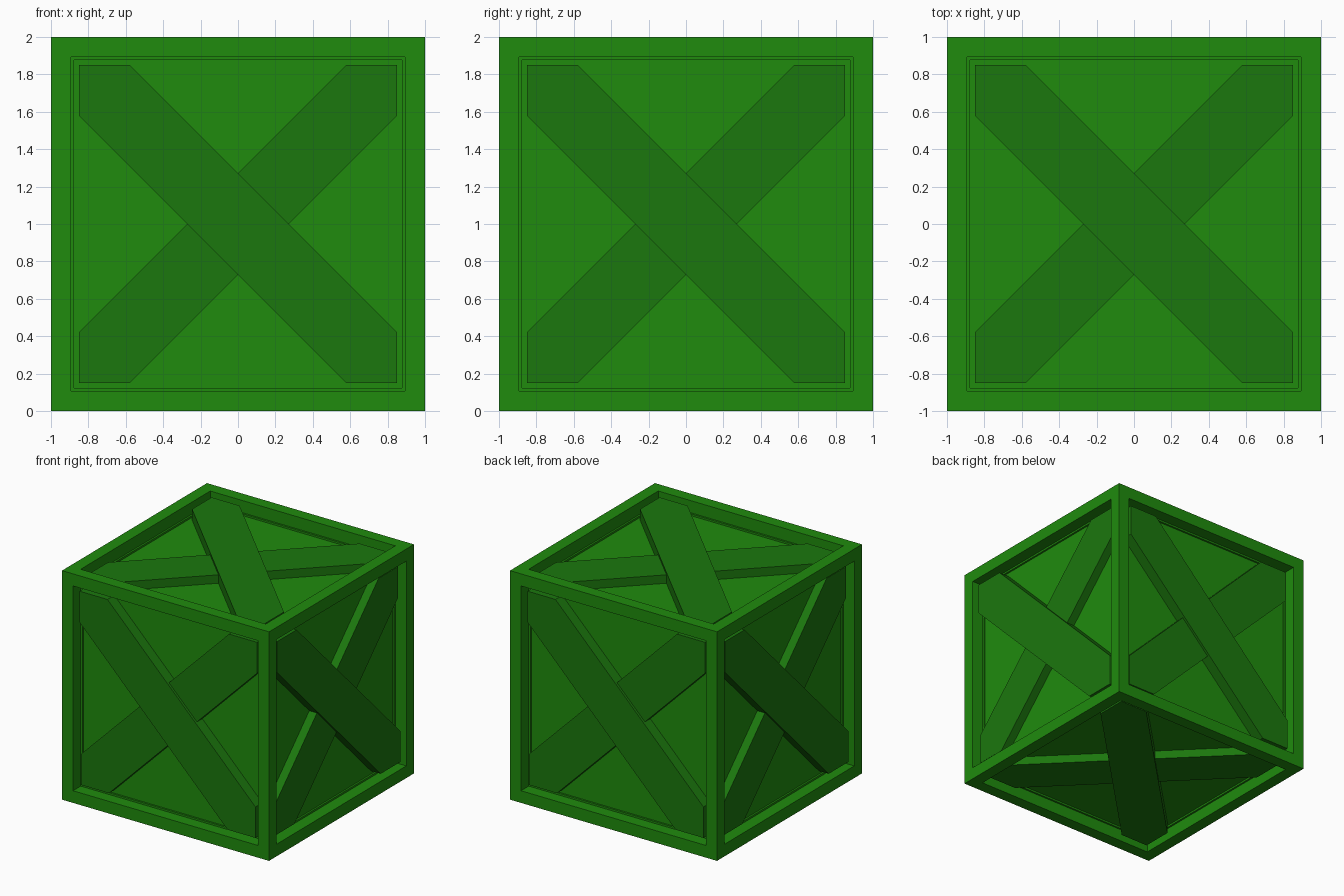
import bpy, bmesh
from mathutils import Vector, Matrix

if "Cube" in bpy.data.objects:
    bpy.data.objects.remove(bpy.data.objects["Cube"])

OPEN = 0.85      # half size of each recessed opening
CUT = 0.58       # where brace edges meet the opening
RECESS = 0.122   # depth of the panels


def material(name, rgb):
    m = bpy.data.materials.new(name)
    m.diffuse_color = (*rgb, 1)
    m.use_nodes = True
    m.node_tree.nodes["Principled BSDF"].inputs["Base Color"].default_value = m.diffuse_color
    return m


def finish(bm, name, mat):
    bmesh.ops.recalc_face_normals(bm, faces=bm.faces[:])
    me = bpy.data.meshes.new(name)
    bm.to_mesh(me)
    bm.free()
    me.materials.append(mat)
    ob = bpy.data.objects.new(name, me)
    bpy.context.collection.objects.link(ob)
    return ob


light_green = material("light_green", (0.014, 0.26, 0.004))
dark_green = material("dark_green", (0.011, 0.185, 0.004))

# Crate body: cube with a square recess in every face
bm = bmesh.new()
bmesh.ops.create_cube(bm, size=2, matrix=Matrix.Translation((0, 0, 1)))
panels = bm.faces[:]
bmesh.ops.inset_individual(bm, faces=panels, thickness=1 - OPEN)
sunk = bmesh.ops.extrude_discrete_faces(bm, faces=panels)["faces"]
for f in sunk:
    f.normal_update()
    c = f.calc_center_median() - Vector((0, 0, 1))
    bmesh.ops.translate(bm, verts=f.verts[:], vec=-c.normalized() * RECESS)
finish(bm, "crate_body", light_green)

# Crossed braces: upper one runs top-left to bottom-right, lower one is mirrored
PROFILE = [(-OPEN, OPEN), (-CUT, OPEN), (OPEN, -CUT),
           (OPEN, -OPEN), (CUT, -OPEN), (-OPEN, CUT)]


def brace(name, u, v, flip, depth):
    u, v = Vector(u), Vector(v)
    n = u.cross(v)
    base = Vector((0, 0, 1)) + n * (1 - RECESS)
    bm = bmesh.new()
    face = bm.faces.new([bm.verts.new(base + u * a * flip + v * b) for a, b in PROFILE])
    ext = bmesh.ops.extrude_face_region(bm, geom=[face])["geom"]
    top = [g for g in ext if isinstance(g, bmesh.types.BMVert)]
    bmesh.ops.translate(bm, verts=top, vec=n * (RECESS - depth))
    finish(bm, name, dark_green)


SIDES = {
    "front": ((1, 0, 0), (0, 0, 1)),
    "back": ((-1, 0, 0), (0, 0, 1)),
    "right": ((0, 1, 0), (0, 0, 1)),
    "left": ((0, -1, 0), (0, 0, 1)),
    "top": ((1, 0, 0), (0, 1, 0)),
    "bottom": ((1, 0, 0), (0, -1, 0)),
}
for side, (u, v) in SIDES.items():
    brace(side + "_upper_brace", u, v, 1, 0.027)
    brace(side + "_lower_brace", u, v, -1, 0.048)
